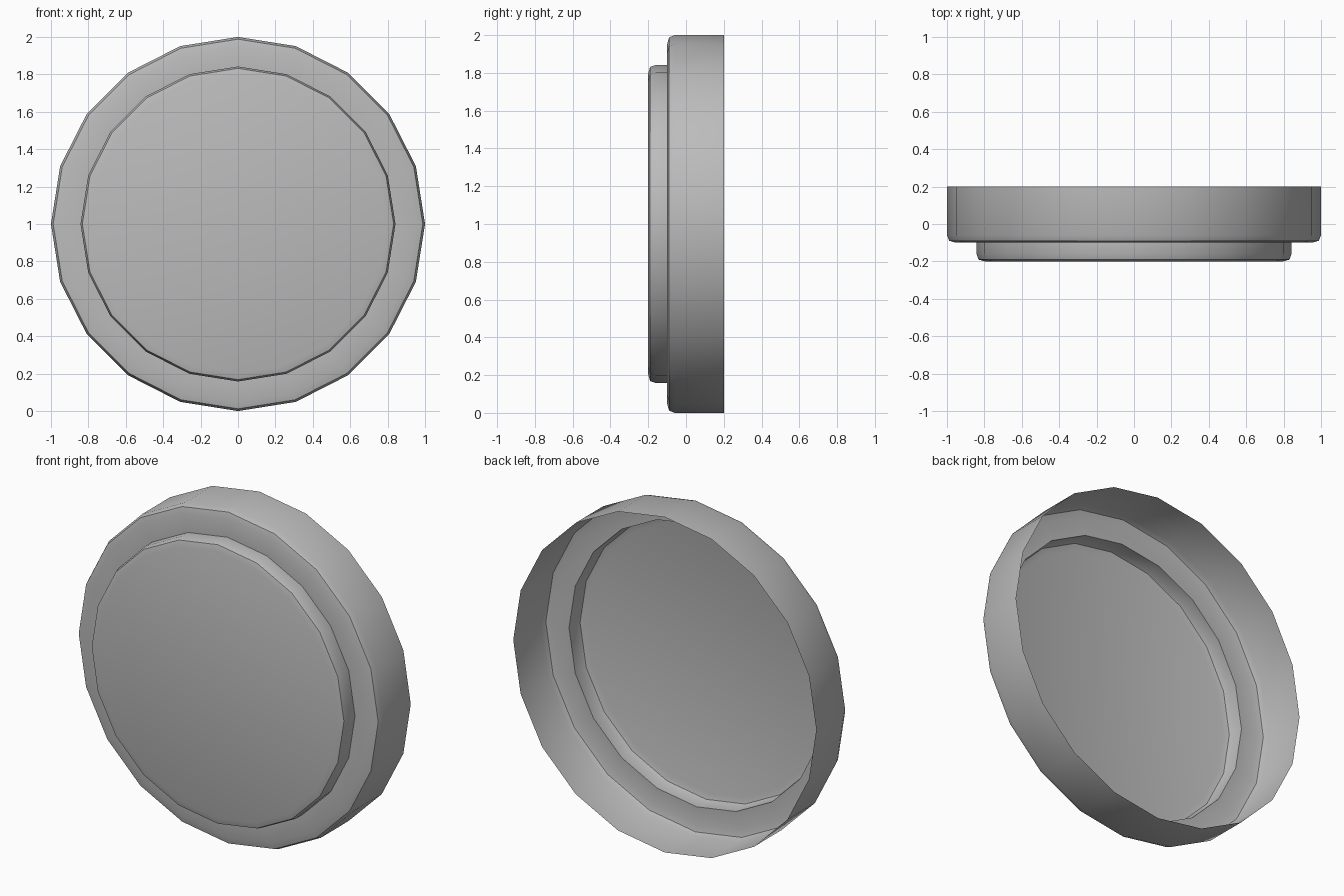
import bpy, bmesh, math

cube = bpy.data.objects.get("Cube")
if cube:
    bpy.data.objects.remove(cube, do_unlink=True)

SIDES = 20

grey = bpy.data.materials.new("plain_grey")
grey.use_nodes = True
colour = (0.5, 0.5, 0.5, 1)
grey.diffuse_color = colour
grey.node_tree.nodes["Principled BSDF"].inputs["Base Color"].default_value = colour


def stepped_cap(name, profile):
    """Turn (radius, y) points about the y axis and close the last ring."""
    bm = bmesh.new()
    rings = []
    for radius, y in profile:
        angles = [math.tau * i / SIDES for i in range(SIDES)]
        rings.append([bm.verts.new((radius * math.cos(a), y, 1 + radius * math.sin(a)))
                      for a in angles])
    for outer, inner in zip(rings, rings[1:]):
        for i in range(SIDES):
            j = (i + 1) % SIDES
            bm.faces.new((outer[i], inner[i], inner[j], outer[j]))
    bm.faces.new(rings[-1])
    bmesh.ops.recalc_face_normals(bm, faces=bm.faces)
    # The disc must face the front
    if min(bm.faces, key=lambda f: f.calc_center_median().y).normal.y > 0:
        bmesh.ops.reverse_faces(bm, faces=bm.faces)
    mesh = bpy.data.meshes.new(name)
    bm.to_mesh(mesh)
    bm.free()
    mesh.materials.append(grey)
    obj = bpy.data.objects.new(name, mesh)
    bpy.context.collection.objects.link(obj)
    bpy.ops.object.select_all(action="DESELECT")
    obj.select_set(True)
    bpy.context.view_layer.objects.active = obj
    bpy.ops.object.shade_smooth_by_angle(angle=math.radians(30))
    return obj


# Open-backed shell: wide rim, bevelled shoulder, raised bevelled disc
stepped_cap("stepped_round_cap", [
    (1.0, 0.2), (1.0, -0.06), (0.988, -0.09), (0.95, -0.1),
    (0.842, -0.1), (0.842, -0.16), (0.832, -0.19), (0.797, -0.2),
])
